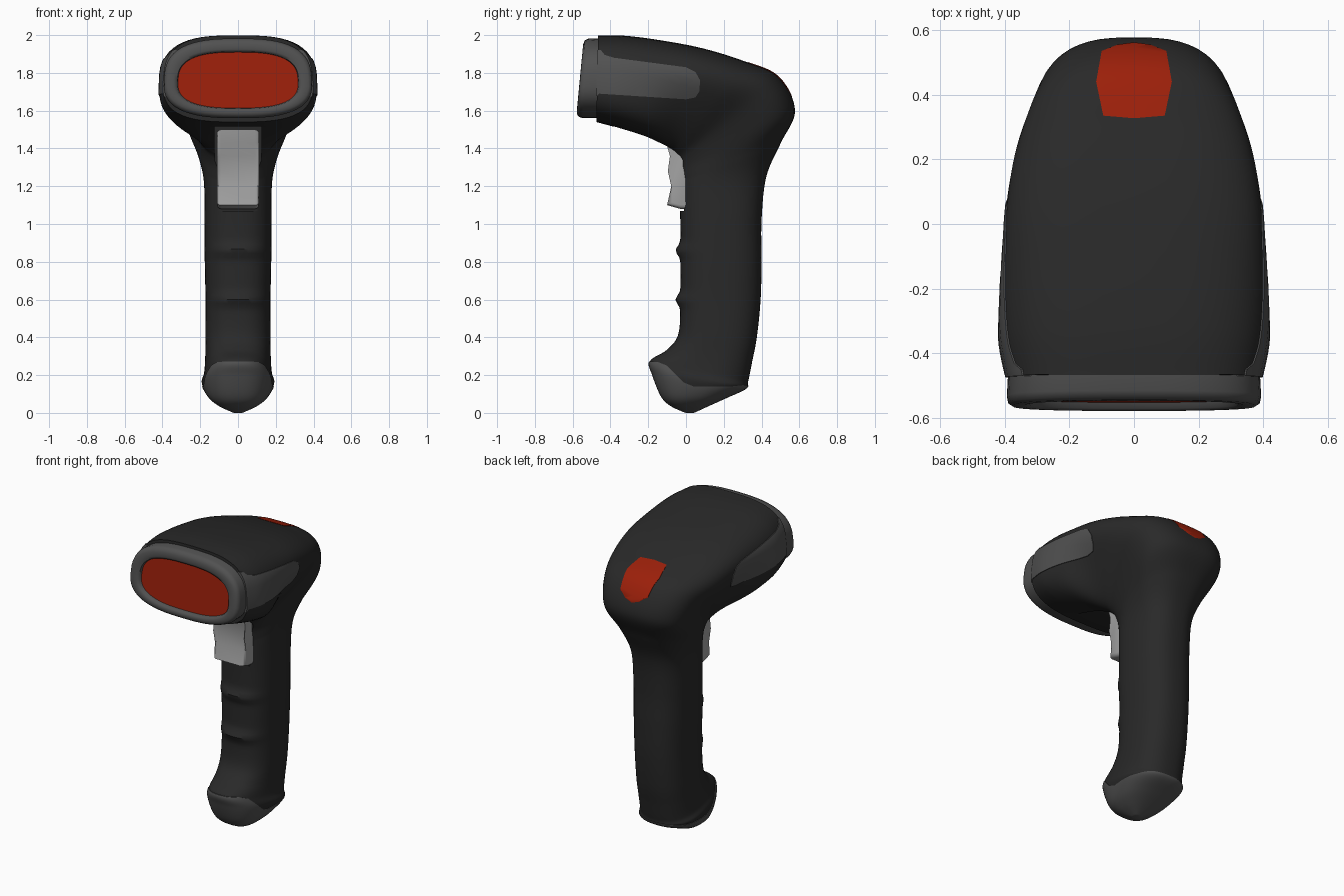
import bpy, bmesh, math
from mathutils import Vector

if "Cube" in bpy.data.objects:
    bpy.data.objects.remove(bpy.data.objects["Cube"])


def material(name, rgb):
    m = bpy.data.materials.new(name)
    m.diffuse_color = (*rgb, 1)
    m.use_nodes = True
    m.node_tree.nodes["Principled BSDF"].inputs["Base Color"].default_value = m.diffuse_color
    return m


DARK = material("dark rubber", (0.022, 0.022, 0.022))
GREY = material("grey plastic", (0.082, 0.082, 0.082))
LIGHT = material("light grey trigger", (0.36, 0.36, 0.36))
RED = material("red window", (0.33, 0.014, 0.003))


def finish(bm, name, mat, angle=40):
    bmesh.ops.recalc_face_normals(bm, faces=bm.faces[:])
    me = bpy.data.meshes.new(name)
    bm.to_mesh(me)
    bm.free()
    ob = bpy.data.objects.new(name, me)
    bpy.context.collection.objects.link(ob)
    me.materials.append(mat)
    smooth(ob, angle)
    return ob


def activate(ob):
    bpy.ops.object.select_all(action='DESELECT')
    ob.select_set(True)
    bpy.context.view_layer.objects.active = ob


def smooth(ob, angle=40):
    activate(ob)
    bpy.ops.object.shade_smooth_by_angle(angle=math.radians(angle))


def catmull(rows, steps):
    rows = [Vector(r) for r in rows]
    out = []
    for i in range(len(rows) - 1):
        p0, p1, p2 = rows[max(i - 1, 0)], rows[i], rows[i + 1]
        p3 = rows[min(i + 2, len(rows) - 1)]
        for k in range(steps):
            t = k / steps
            out.append(0.5 * (2 * p1 + (p2 - p0) * t + (2 * p0 - 5 * p1 + 4 * p2 - p3) * t * t
                              + (3 * p1 - p0 - 3 * p2 + p3) * t ** 3))
    return out + [rows[-1]]


def loft(rows, power, ridges=(), count=56):
    """Rows: inner y, z; outer y, z; half width at inner and outer side."""
    bm = bmesh.new()
    rings = []
    for yi, zi, yo, zo, wi, wo in rows:
        n = power(wo)
        ring = []
        for k in range(count):
            a = 2 * math.pi * k / count
            c, s = math.cos(a), math.sin(a)
            v = math.copysign(abs(s) ** (2 / n), s)
            t = (v + 1) / 2
            w = wi + (wo - wi) * t * t * (3 - 2 * t)
            x = w * math.copysign(abs(c) ** (2 / n), c)
            y, z = yi + (yo - yi) * t, zi + (zo - zi) * t
            for r in ridges:
                y -= 0.026 * math.exp(-((z - r) / 0.030) ** 2) * max(0, -v) ** 3
            ring.append(bm.verts.new((x, y, z)))
        rings.append(ring)
    for a, b in zip(rings, rings[1:]):
        for k in range(count):
            j = (k + 1) % count
            bm.faces.new((a[k], a[j], b[j], b[k]))
    bm.faces.new(rings[0])
    bm.faces.new(rings[-1])
    return bm


def prism(name, outline, axis, lo, hi, mat, bevel=0):
    """Outline in (y, z) extruded along x, or in (x, y) extruded along z."""
    bm = bmesh.new()
    place = (lambda p, d: (d, *p)) if axis == 'x' else (lambda p, d: (*p, d))
    a = [bm.verts.new(place(p, lo)) for p in outline]
    b = [bm.verts.new(place(p, hi)) for p in outline]
    bm.faces.new(a)
    bm.faces.new(b)
    for i in range(len(a)):
        j = (i + 1) % len(a)
        bm.faces.new((a[i], a[j], b[j], b[i]))
    if bevel:
        edges = [e for e in bm.edges if abs(e.verts[0].co.x - e.verts[1].co.x) < 1e-5]
        bmesh.ops.bevel(bm, geom=edges, offset=bevel, segments=3, profile=0.5, affect='EDGES')
    return finish(bm, name, mat)


def cut(ob, operation, cutter):
    cutter.hide_render = True
    mod = ob.modifiers.new("cut", 'BOOLEAN')
    mod.operation, mod.solver, mod.object = operation, 'EXACT', cutter
    activate(ob)
    bpy.ops.object.modifier_apply(modifier=mod.name)
    bpy.data.objects.remove(cutter)
    smooth(ob)


# Body: one sweep running from the head, round the neck, down the handle
BODY = catmull([
    (-0.475, 1.54, -0.465, 1.998, .405, .380),
    (-0.35, 1.505, -0.33, 1.997, .425, .405),
    (-0.20, 1.455, -0.15, 1.975, .385, .425),
    (-0.09, 1.395, 0.08, 1.932, .275, .440),
    (-0.06, 1.36, 0.30, 1.865, .225, .415),
    (-0.05, 1.33, 0.49, 1.78, .195, .355),
    (-0.045, 1.29, 0.577, 1.60, .182, .300),
    (-0.04, 1.24, 0.50, 1.425, .180, .225),
    (-0.035, 1.18, 0.425, 1.25, .178, .182),
    (-0.03, 1.00, 0.40, 1.02, .178, .178),
    (-0.03, 0.80, 0.40, 0.80, .176, .176),
    (-0.03, 0.60, 0.395, 0.60, .172, .172),
    (-0.04, 0.42, 0.375, 0.40, .173, .173),
    (-0.10, 0.335, 0.35, 0.27, .165, .180),
    (-0.19, 0.275, 0.33, 0.17, .160, .192),
    (-0.175, 0.20, 0.315, 0.13, .175, .203),
    (-0.13, 0.09, 0.22, 0.085, .150, .160),
    (-0.08, 0.04, 0.12, 0.04, .10, .10),
    (0.0, 0.003, 0.04, 0.003, .02, .02)], 9)


def body_mesh():
    return loft(BODY, lambda w: 2.5 + min(max(w - 0.21, 0) * 4, 0.5), (0.86, 0.60))


# Body with a slot for the trigger under the head
body = finish(body_mesh(), "scanner_body", DARK)
cut(body, 'DIFFERENCE', prism("slot_cutter", [(-.5, 1.515), (-.02, 1.515), (-.01, 1.07),
                                              (-.5, 1.07)], 'x', -.125, .125, DARK))


def patch(name, outline, axis, lo, hi, mat, lift):
    """Coloured inlay: slightly inflated body cut to an outline."""
    bm = body_mesh()
    bmesh.ops.recalc_face_normals(bm, faces=bm.faces[:])
    bm.normal_update()
    for v, n in [(v, v.normal.copy()) for v in bm.verts]:
        v.co += n * lift
        v.co.z = max(v.co.z, 0)
    ob = finish(bm, name, mat)
    cut(ob, 'INTERSECT', prism(name + "_cutter", outline, axis, lo, hi, mat))


# Grey inlays on both sides of the head
patch("side_panels", [(-.6, 1.92), (-.45, 1.92), (-.43, 1.895), (-.38, 1.88), (0, 1.83),
                      (.05, 1.805), (.075, 1.76), (.07, 1.70), (.05, 1.67), (0, 1.66),
                      (-.46, 1.69), (-.49, 1.66), (-.6, 1.66)], 'x', -.6, .6, GREY, 0.004)
# Grey cap under the handle
patch("base_cap", [(-.3, .275), (-.15, .27), (-.1, .25), (-.01, .16), (.04, .14), (.24, .14),
                   (.31, .148), (.5, .125), (.5, -.1), (-.3, -.1)], 'x', -.6, .6, GREY, 0.004)
# Red indicator on top
patch("indicator_light", [(-.095, .335), (0, .327), (.095, .335), (.117, .44), (.10, .535),
                          (.05, .555), (0, .562), (-.05, .555), (-.10, .535), (-.117, .44)],
      'z', 1.66, 2.2, RED, 0.002)

# Nose rim with recessed scan window
finish(loft([(-.40, 1.56, -.40, 1.98, .395, .375),
             (-.548, 1.56, -.515, 1.982, .402, .382),
             (-.568, 1.568, -.536, 1.972, .397, .377),
             (-.578, 1.582, -.544, 1.952, .382, .364),
             (-.578, 1.600, -.547, 1.925, .345, .335),
             (-.570, 1.610, -.542, 1.913, .328, .315),
             (-.545, 1.615, -.517, 1.908, .323, .310)], lambda w: 2.75), "nose_rim", GREY, 60)
finish(loft([(-.540, 1.610, -.512, 1.913, .328, .315),
             (-.552, 1.610, -.524, 1.913, .328, .315)], lambda w: 2.75), "scan_window", RED)

# Trigger, curved and seated in the slot
prism("trigger", [(-.115, 1.50), (-.105, 1.43), (-.085, 1.36), (-.074, 1.28), (-.078, 1.20),
                  (-.100, 1.10), (-.03, 1.08), (.05, 1.08), (.05, 1.50)],
      'x', -.112, .112, LIGHT, 0.022)
